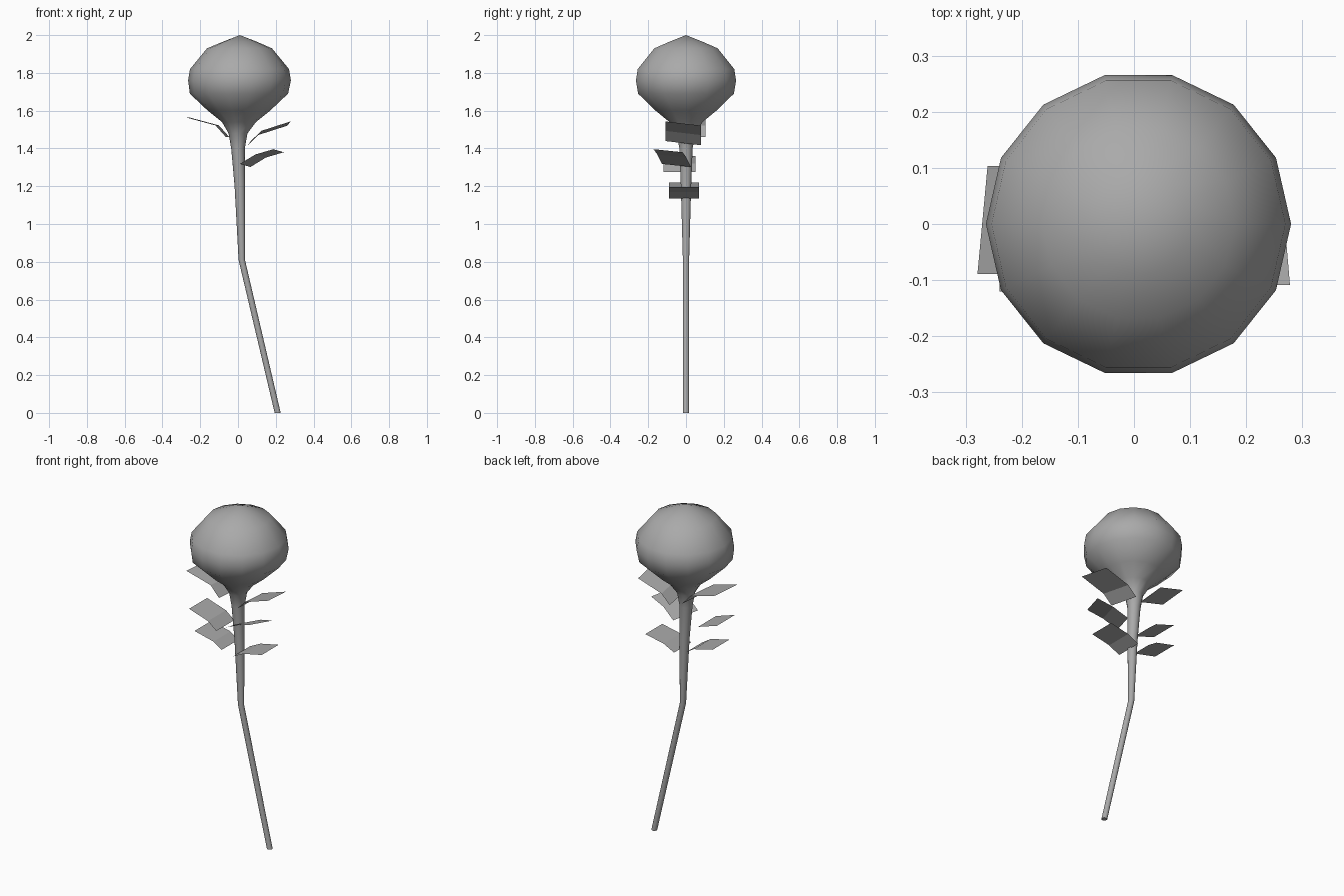
import bpy, bmesh, math
from mathutils import Vector

cube = bpy.data.objects.get("Cube")
if cube:
    bpy.data.objects.remove(cube, do_unlink=True)

grey = bpy.data.materials.new("plain grey")
grey.use_nodes = True
colour = (0.4, 0.4, 0.4, 1)
grey.diffuse_color = colour
grey.node_tree.nodes["Principled BSDF"].inputs["Base Color"].default_value = colour


def finish(bm, name, smooth_angle=None):
    mesh = bpy.data.meshes.new(name)
    bm.to_mesh(mesh)
    bm.free()
    mesh.materials.append(grey)
    obj = bpy.data.objects.new(name, mesh)
    bpy.context.collection.objects.link(obj)
    if smooth_angle:
        bpy.ops.object.select_all(action="DESELECT")
        obj.select_set(True)
        bpy.context.view_layer.objects.active = obj
        bpy.ops.object.shade_smooth_by_angle(angle=math.radians(smooth_angle))
    return obj


def lathe(name, rings, sides, tip=None):
    """Skin round rings given as (centre x, z, radius), closed at both ends."""
    bm = bmesh.new()
    loops = []
    for cx, z, r in rings:
        turn = [math.tau * i / sides for i in range(sides)]
        loops.append([bm.verts.new((cx + r * math.cos(a), r * math.sin(a), z)) for a in turn])
    for low, high in zip(loops, loops[1:]):
        for i in range(sides):
            j = (i + 1) % sides
            bm.faces.new((low[i], low[j], high[j], high[i]))
    bm.faces.new(loops[0][::-1])
    if tip:
        apex = bm.verts.new(tip)
        for i in range(sides):
            bm.faces.new((loops[-1][i], loops[-1][(i + 1) % sides], apex))
    else:
        bm.faces.new(loops[-1])
    finish(bm, name, 50)


# Bent stem flaring into the rounded flower head
lathe("stem_and_flower_head", [
    (0.21, 0, 0.016), (0.02, 0.81, 0.017), (0.01, 1.2, 0.028), (0, 1.4, 0.036),
    (0, 1.48, 0.05), (0.005, 1.54, 0.09), (0.005, 1.6, 0.165), (0.005, 1.69, 0.26),
    (0.008, 1.76, 0.272), (0.008, 1.82, 0.262), (0.008, 1.93, 0.172), (0.01, 1.965, 0.09),
], 14, (0.01, 0, 2))


def leaf(name, half_edge, *centres):
    """Creased sheet: cross edges through the centres, from stem to tip."""
    bm = bmesh.new()
    half = Vector(half_edge)
    rows = [[bm.verts.new(Vector(c) + s * half) for s in (-1, 1)] for c in centres]
    for a, b in zip(rows, rows[1:]):
        bm.faces.new((a[0], b[0], b[1], a[1]))
    bmesh.ops.recalc_face_normals(bm, faces=bm.faces)
    if sum(f.normal.z for f in bm.faces) < 0:
        bmesh.ops.reverse_faces(bm, faces=bm.faces)
    finish(bm, name)


# Three leaves on each side
leaf("left_lower_leaf", (0, 0.08, 0),
     (0.03, -0.01, 1.135), (0.1, -0.01, 1.17), (0.22, -0.01, 1.195))
leaf("left_middle_leaf", (0.028, 0.077, -0.008),
     (0.038, -0.05, 1.31), (0.12, -0.075, 1.36), (0.215, -0.095, 1.388))
leaf("left_upper_leaf", (-0.008, 0.094, -0.011),
     (0.06, -0.014, 1.428), (0.115, -0.015, 1.482), (0.27, -0.015, 1.532))
leaf("right_lower_leaf", (0, 0.08, 0),
     (-0.045, -0.01, 1.155), (-0.1, -0.01, 1.19), (-0.225, -0.01, 1.22))
leaf("right_middle_leaf", (0, 0.085, 0),
     (-0.06, -0.035, 1.275), (-0.115, -0.035, 1.32), (-0.24, -0.035, 1.36))
leaf("right_upper_leaf", (0.009, 0.096, 0),
     (-0.055, 0.007, 1.46), (-0.11, 0.007, 1.522), (-0.27, 0.007, 1.565))
